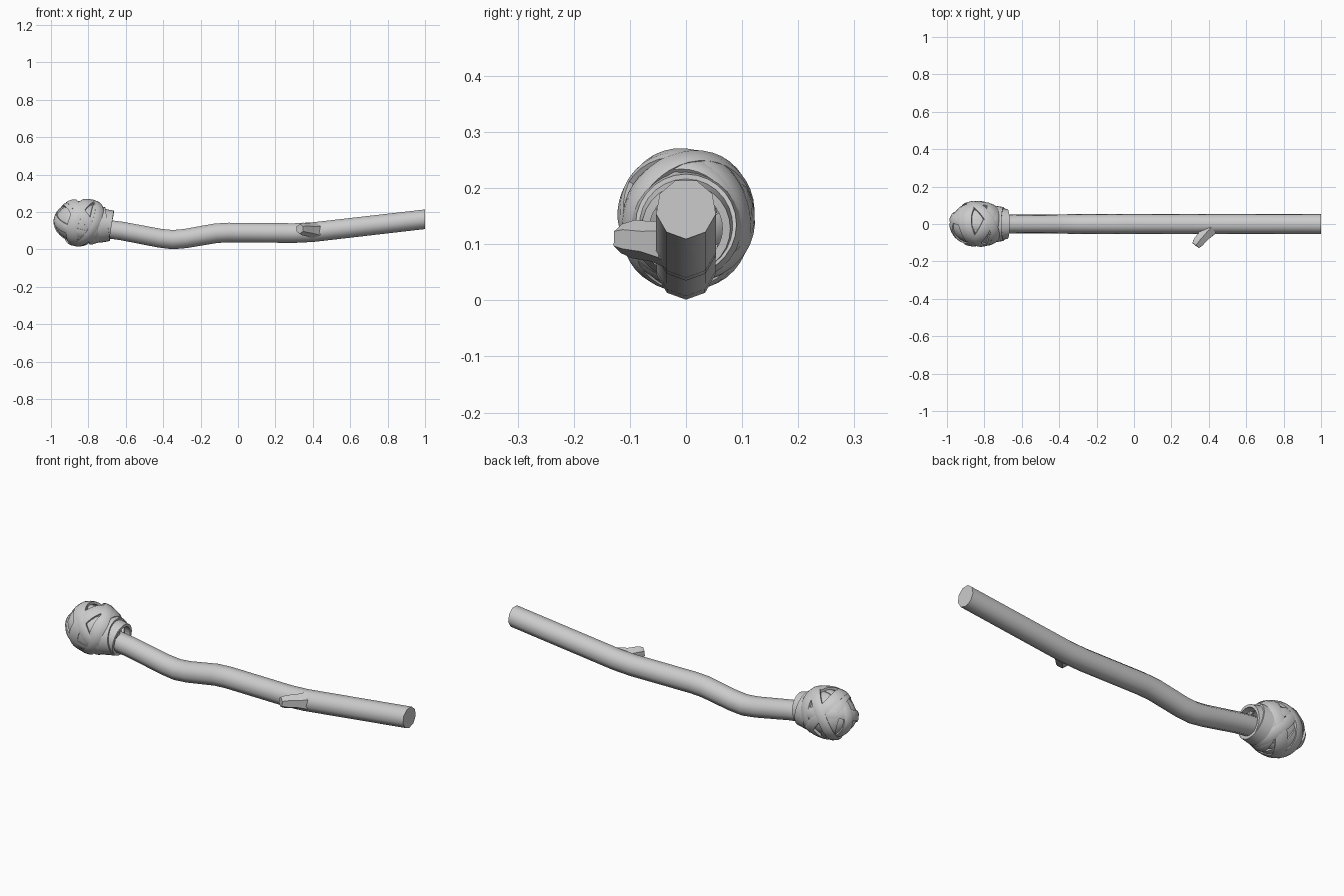
import bpy
import bmesh
from math import cos, sin, pi, radians
from mathutils import Vector

if "Cube" in bpy.data.objects:
    bpy.data.objects.remove(bpy.data.objects["Cube"])

grey = bpy.data.materials.new("plain_grey")
grey.use_nodes = True
grey.diffuse_color = (0.6, 0.6, 0.6, 1)
grey.node_tree.nodes["Principled BSDF"].inputs["Base Color"].default_value = (0.6, 0.6, 0.6, 1)


def finish(name, bm, angle):
    bmesh.ops.recalc_face_normals(bm, faces=bm.faces)
    mesh = bpy.data.meshes.new(name)
    bm.to_mesh(mesh)
    bm.free()
    mesh.materials.append(grey)
    obj = bpy.data.objects.new(name, mesh)
    bpy.context.collection.objects.link(obj)
    bpy.ops.object.select_all(action="DESELECT")
    obj.select_set(True)
    bpy.context.view_layer.objects.active = obj
    bpy.ops.object.shade_smooth_by_angle(angle=radians(angle))
    return obj


def bridge(bm, rings, closed=False):
    """Join neighbouring vertex rings with quads."""
    n = len(rings[0])
    for i in range(len(rings) if closed else len(rings) - 1):
        a, b = rings[i], rings[(i + 1) % len(rings)]
        for k in range(n):
            bm.faces.new((a[k], a[(k + 1) % n], b[(k + 1) % n], b[k]))


def tube(name, path, sides):
    """Capped tube through (x, y, z, radius) stations."""
    bm = bmesh.new()
    pts = [Vector(p[:3]) for p in path]
    rings = []
    for i, p in enumerate(pts):
        t = (pts[min(i + 1, len(pts) - 1)] - pts[max(i - 1, 0)]).normalized()
        if i == len(pts) - 1 and name == "stick":
            t = Vector((1, 0, 0))
        side = t.cross(Vector((0, 0, 1))).normalized()
        up = side.cross(t)
        rings.append([bm.verts.new(p + path[i][3] * (side * sin(2 * pi * k / sides)
                      - up * cos(2 * pi * k / sides))) for k in range(sides)])
    bridge(bm, rings)
    bm.faces.new(rings[0])
    bm.faces.new(rings[-1])
    return finish(name, bm, 45)


# Bent wooden stick and its broken twig
tube("stick", [(-0.85, 0, 0.13, 0.05), (-0.62, 0, 0.10, 0.051), (-0.42, 0, 0.062, 0.052),
               (-0.35, 0, 0.054, 0.053), (-0.28, 0, 0.06, 0.053), (-0.12, 0, 0.088, 0.054),
               (-0.05, 0, 0.092, 0.054), (0.30, 0, 0.089, 0.054), (0.40, 0, 0.094, 0.054),
               (1, 0, 0.163, 0.054)], 9)
tube("twig", [(0.41, -0.02, 0.1, 0.048), (0.375, -0.06, 0.105, 0.036),
              (0.345, -0.095, 0.109, 0.034), (0.33, -0.115, 0.11, 0.026)], 6)

# Cloth core under the wraps
CENTRE = Vector((-0.835, 0, 0.145))
RADII = Vector((0.15, 0.115, 0.115))


def on_head(direction, lift):
    d = direction.normalized()
    return CENTRE + Vector([d[i] * (RADII[i] + lift) for i in range(3)])


bm = bmesh.new()
bmesh.ops.create_uvsphere(bm, u_segments=24, v_segments=14, radius=1)
for v in bm.verts:
    v.co = on_head(v.co, -0.006)
bmesh.ops.delete(bm, geom=[v for v in bm.verts if v.co.x > -0.73], context="VERTS")
finish("cloth_core", bm, 30)


def strap(name, axis, offset, half_width, lift, steps=40):
    """Cloth band hugging the head in a plane tilted by its axis."""
    axis = Vector(axis).normalized()
    u = axis.orthogonal().normalized()
    v = axis.cross(u)
    section = [(-1, -0.016), (-1, -0.003), (-0.5, 0), (0.5, 0), (1, -0.003), (1, -0.016)]
    bm = bmesh.new()
    rings = []
    for i in range(steps):
        a = 2 * pi * i / steps
        ring = []
        for s, drop in section:
            lat = offset + s * half_width
            d = axis * sin(lat) + (u * cos(a) + v * sin(a)) * cos(lat)
            ring.append(bm.verts.new(on_head(d, lift + drop + 0.003 * sin(2 * a))))
        rings.append(ring)
    bridge(bm, rings, closed=True)
    finish(name, bm, 35)


# Overlapping wraps: axis, offset from centre, half width, lift
for i, wrap in enumerate([
    ((0.3, 1, 0.15), 0.05, 0.2, 0.003),
    ((0.35, -0.5, 1), -0.1, 0.22, 0.005),
    ((1, 0.25, 0.2), -0.28, 0.25, 0.006),
    ((1, -0.4, -0.25), 0.08, 0.2, 0.011),
    ((1, 0.45, -0.4), 0.1, 0.17, 0.013),
    ((1, 0.1, 0.55), 0.12, 0.17, 0.011),
    ((1, -0.1, -0.1), 0.52, 0.15, 0.009),
]):
    strap("cloth_wrap_%d" % (i + 1), *wrap)


def collar(name, x, z, radius, width, tilt):
    """Open tilted ring where the cloth meets the stick."""
    bm = bmesh.new()
    rings = []
    for i in range(28):
        a = 2 * pi * i / 28
        ring = []
        for dx, r in ((-width, radius + 0.01), (width, radius),
                      (width, radius - 0.014), (-width, radius - 0.012)):
            ring.append(bm.verts.new((x + dx - tilt * sin(a), r * cos(a), z + r * sin(a))))
        rings.append(ring)
    bridge(bm, rings, closed=True)
    finish(name, bm, 35)


collar("inner_collar", -0.70, 0.128, 0.079, 0.024, -0.012)
collar("outer_collar", -0.725, 0.135, 0.09, 0.028, 0.012)
